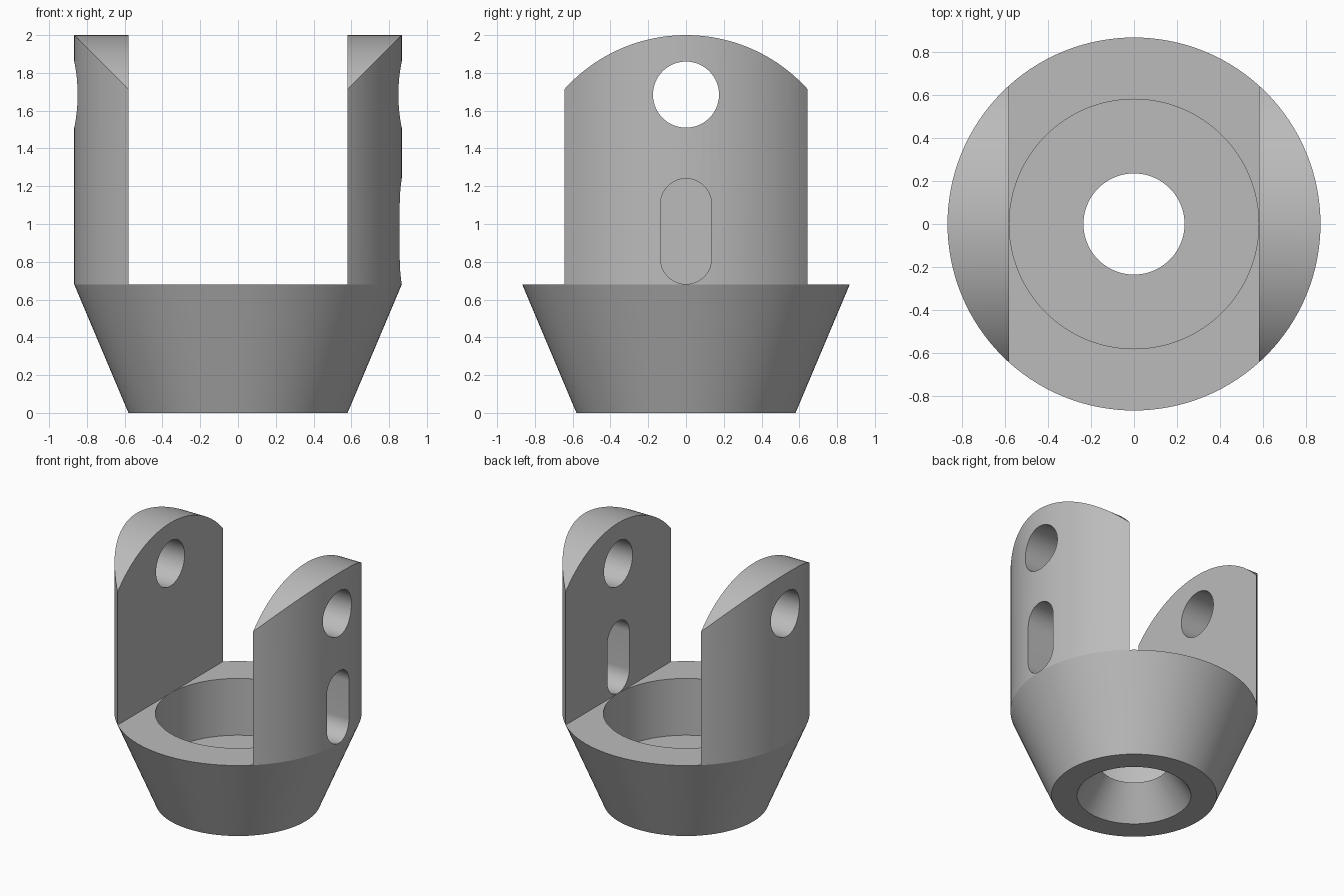
import bpy, bmesh, math

if "Cube" in bpy.data.objects:
    bpy.data.objects.remove(bpy.data.objects["Cube"])

R = 0.867          # outer radius, also the radius of the rounded arm tops
INNER = 0.58       # bore radius and inner face of the arms
DECK = 0.68        # top of the conical base
SEG = 128

grey = bpy.data.materials.new("plain grey")
grey.use_nodes = True
colour = (0.5, 0.5, 0.5, 1)
grey.diffuse_color = colour
grey.node_tree.nodes["Principled BSDF"].inputs["Base Color"].default_value = colour


def finish(name, bm):
    bmesh.ops.recalc_face_normals(bm, faces=bm.faces)
    mesh = bpy.data.meshes.new(name)
    bm.to_mesh(mesh)
    bm.free()
    mesh.materials.append(grey)
    obj = bpy.data.objects.new(name, mesh)
    bpy.context.collection.objects.link(obj)
    return obj


def lathe(name, profile):
    """Closed ring spun from (radius, height) points."""
    bm = bmesh.new()
    rings = []
    for r, z in profile:
        rings.append([bm.verts.new((r * math.cos(a), r * math.sin(a), z))
                      for a in (math.tau * i / SEG for i in range(SEG))])
    for k, ring in enumerate(rings):
        upper = rings[(k + 1) % len(rings)]
        for i in range(SEG):
            j = (i + 1) % SEG
            bm.faces.new((ring[i], ring[j], upper[j], upper[i]))
    return finish(name, bm)


def prism(name, outline, x0, x1):
    """Outline of (y, z) points extruded along x."""
    bm = bmesh.new()
    face = bm.faces.new([bm.verts.new((x0, y, z)) for y, z in outline])
    new = bmesh.ops.extrude_face_region(bm, geom=[face])["geom"]
    bmesh.ops.translate(bm, vec=(x1 - x0, 0, 0),
                        verts=[v for v in new if isinstance(v, bmesh.types.BMVert)])
    return finish(name, bm)


def arc(radius, zc, start, end, n):
    return [(radius * math.cos(a), zc + radius * math.sin(a))
            for a in (math.radians(start + (end - start) * i / n) for i in range(n + 1))]


def select(obj):
    bpy.ops.object.select_all(action='DESELECT')
    obj.select_set(True)
    bpy.context.view_layer.objects.active = obj


def boolean(obj, tool, operation):
    mod = obj.modifiers.new("cut", 'BOOLEAN')
    mod.operation, mod.solver, mod.object = operation, 'EXACT', tool
    select(obj)
    bpy.ops.object.modifier_apply(modifier=mod.name)
    bpy.data.objects.remove(tool)


def smooth(obj):
    select(obj)
    bpy.ops.object.shade_smooth_by_angle(angle=math.radians(30))


# Conical base with a wide bore above and a countersunk hole below
smooth(lathe("conical_base", [(0.40, 0), (INNER, 0), (R, DECK), (INNER, DECK),
                              (INNER, 0.24), (0.235, 0.24)]))

# Two upright arms: rounded outside, flat inside, arched on top
arch = [(R, DECK)] + arc(R, 2 - R, 0, 180, 96) + [(-R, DECK)]
pin_hole = arc(0.175, 1.685, 0, 360, 64)[:-1]
slot = arc(0.135, 1.105, 0, 180, 32) + arc(0.135, 0.817, 180, 360, 32)

for side, name in ((1, "left_arm"), (-1, "right_arm")):
    arm = prism(name, arch, side * INNER, side)
    bm = bmesh.new()
    bmesh.ops.create_cone(bm, cap_ends=True, segments=SEG, radius1=R, radius2=R, depth=4)
    boolean(arm, finish("round_cutter", bm), 'INTERSECT')
    boolean(arm, prism("pin_cutter", pin_hole, side * 0.4, side * 1.2), 'DIFFERENCE')
    if side > 0:  # the oblong slot is on one arm only
        boolean(arm, prism("slot_cutter", slot, 0.4, 1.2), 'DIFFERENCE')
    smooth(arm)
